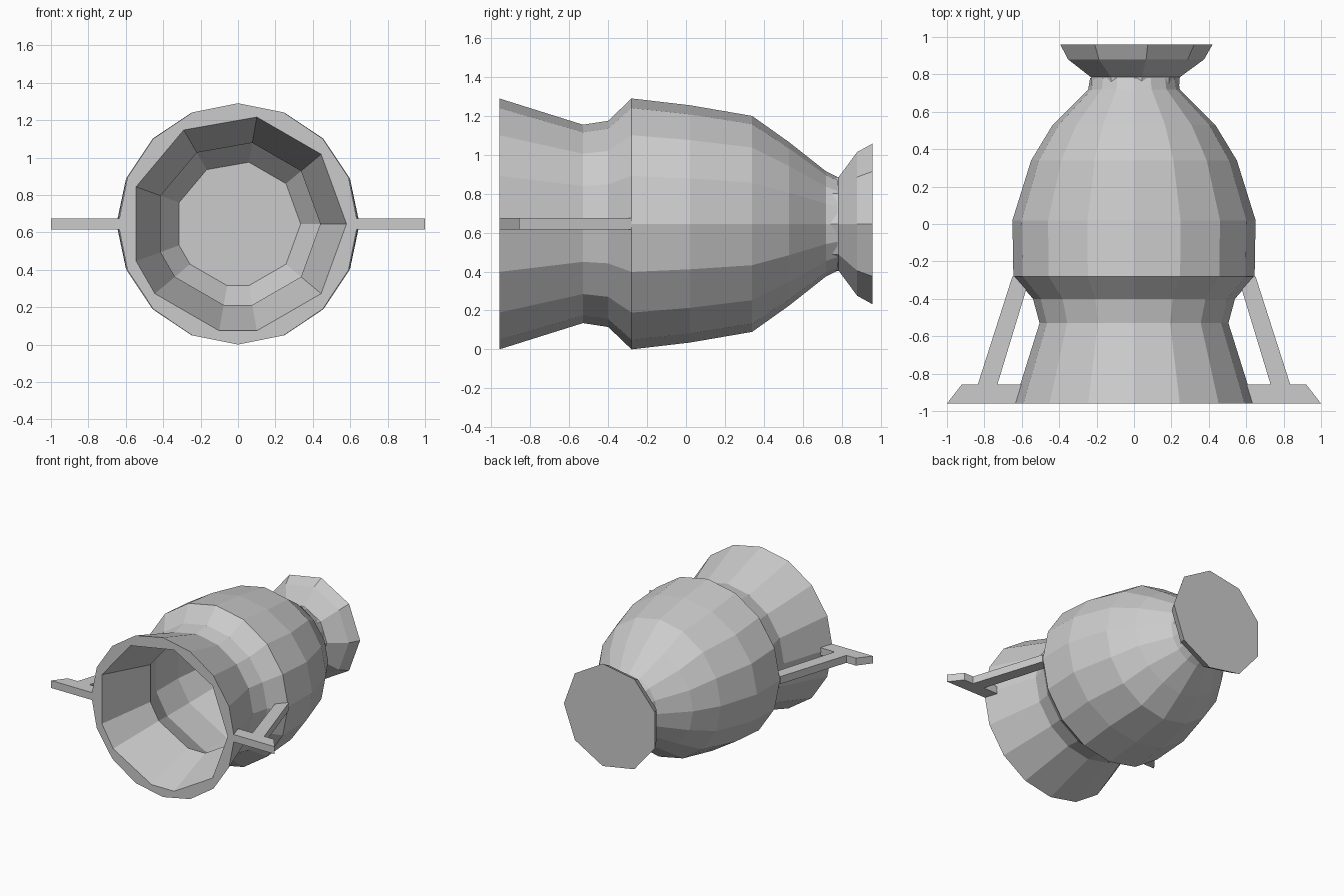
import bpy, bmesh
from math import cos, sin, radians

if "Cube" in bpy.data.objects:
    bpy.data.objects.remove(bpy.data.objects["Cube"])

CZ = 0.645  # height of the vase axis, which lies along y


def ring(bm, y, rx, rz, angles):
    return [bm.verts.new((rx * cos(radians(a)), y, CZ + rz * sin(radians(a))))
            for a in angles]


def loft(bm, rings):
    for a, b in zip(rings, rings[1:]):
        n = len(a)
        for i in range(n):
            j = (i + 1) % n
            bm.faces.new((a[i], a[j], b[j], b[i]))


def finish(bm, name):
    bmesh.ops.recalc_face_normals(bm, faces=bm.faces[:])
    mesh = bpy.data.meshes.new(name)
    bm.to_mesh(mesh)
    bm.free()
    obj = bpy.data.objects.new(name, mesh)
    bpy.context.collection.objects.link(obj)
    return obj


def loop_edges(bm, loop):
    return [bm.edges.get((loop[i - 1], loop[i])) for i in range(len(loop))]


# Hollow vase body: 16-sided outside, coarser uneven lining inside
outer_profile = [(-0.96, 0.64, 0.645), (-0.53, 0.505, 0.51), (-0.40, 0.54, 0.53),
                 (-0.28, 0.645, 0.645), (0.02, 0.65, 0.61), (0.34, 0.55, 0.555),
                 (0.53, 0.435, 0.42), (0.72, 0.245, 0.27), (0.78, 0.235, 0.24)]
inner_profile = [(-0.96, 0.58), (-0.53, 0.44), (-0.28, 0.57), (0.0, 0.57),
                 (0.3, 0.49), (0.5, 0.335)]
outer_angles = [i * 22.5 for i in range(16)]
inner_angles = [0, 40, 80, 120, 160, 200, 220, 260, 280, 320]

bm = bmesh.new()
outer = [ring(bm, y, rx, rz, outer_angles) for y, rx, rz in outer_profile]
inner = [ring(bm, y, r, r, inner_angles) for y, r in inner_profile]
loft(bm, outer)
loft(bm, inner)
bm.faces.new(outer[-1])
bm.faces.new(inner[-1])
bmesh.ops.triangle_fill(bm, edges=loop_edges(bm, outer[0]) + loop_edges(bm, inner[0]),
                        use_beauty=True, normal=(0, -1, 0))
finish(bm, "vase_body")

# Flared nine-sided foot
foot_angles = [i * 40 for i in range(9)]
bm = bmesh.new()
foot = [ring(bm, y, r, r, foot_angles)
        for y, r in [(0.72, 0.24), (0.785, 0.245), (0.88, 0.375), (0.96, 0.42)]]
loft(bm, foot)
bm.faces.new(foot[0])
bm.faces.new(foot[-1])
finish(bm, "vase_foot")

# Flat handles: a bar at the rim with a slanted strut back to the shoulder
handle_outline = [(0.60, -0.96), (1.0, -0.96), (0.92, -0.857), (0.835, -0.857),
                  (0.65, -0.28), (0.555, -0.28), (0.73, -0.857), (0.575, -0.857)]
for side, name in ((-1, "left_handle"), (1, "right_handle")):
    bm = bmesh.new()
    face = bm.faces.new([bm.verts.new((side * x, y, 0.615)) for x, y in handle_outline])
    new = bmesh.ops.extrude_face_region(bm, geom=[face])["geom"]
    bmesh.ops.translate(bm, vec=(0, 0, 0.06),
                        verts=[v for v in new if isinstance(v, bmesh.types.BMVert)])
    finish(bm, name)
